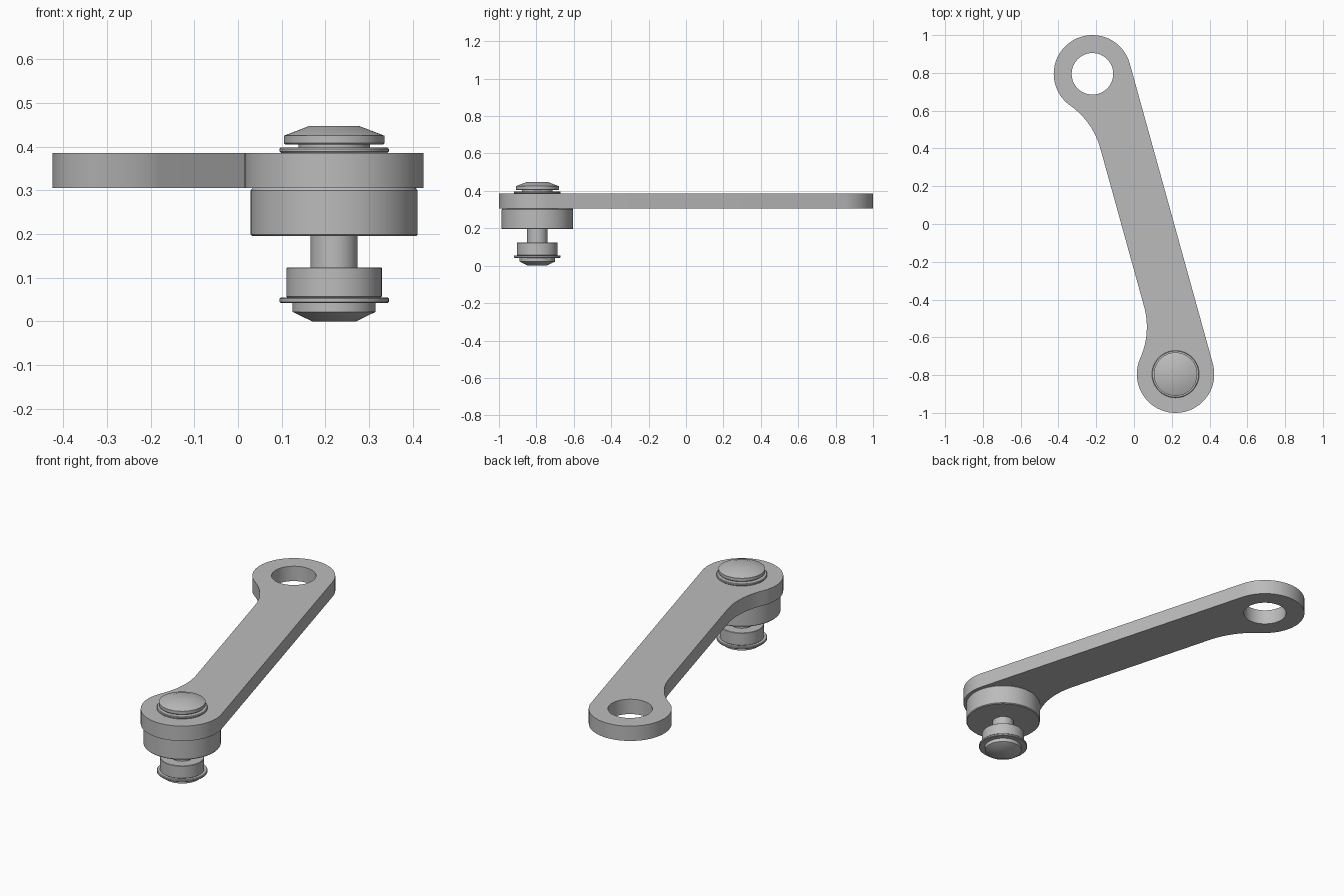
import bpy, bmesh
from math import pi, atan2, sqrt, cos, sin
from mathutils import Vector

if "Cube" in bpy.data.objects:
    bpy.data.objects.remove(bpy.data.objects["Cube"])

steel = bpy.data.materials.new("grey steel")
steel.use_nodes = True
steel.diffuse_color = (0.5, 0.5, 0.5, 1)
steel.node_tree.nodes["Principled BSDF"].inputs["Base Color"].default_value = (0.5, 0.5, 0.5, 1)

FAR = Vector((-0.22, 0.795))     # centre of the open eye
NEAR = Vector((0.22, -0.795))    # centre of the pin
EYE_R, HOLE_R, WAIST, FILLET = 0.205, 0.11, 0.065, 0.41
ARM_BOTTOM, ARM_TOP = 0.305, 0.386


def finish(bm, name):
    bmesh.ops.recalc_face_normals(bm, faces=bm.faces)
    mesh = bpy.data.meshes.new(name)
    bm.to_mesh(mesh)
    bm.free()
    mesh.materials.append(steel)
    obj = bpy.data.objects.new(name, mesh)
    bpy.context.collection.objects.link(obj)
    bpy.ops.object.select_all(action='DESELECT')
    obj.select_set(True)
    bpy.context.view_layer.objects.active = obj
    bpy.ops.object.shade_smooth_by_angle(angle=pi / 6)
    return obj


def arc(centre, r, start, end, steps):
    angles = [start + (end - start) * i / steps for i in range(steps + 1)]
    return [centre + r * Vector((cos(a), sin(a))) for a in angles]


def lathe(name, profile, steps=64):
    # turned part around the pin axis; profile is (radius, height)
    bm = bmesh.new()
    verts = [bm.verts.new((r, 0, z)) for r, z in profile]
    edges = [bm.edges.new(pair) for pair in zip(verts, verts[1:])]
    bmesh.ops.spin(bm, geom=verts + edges, axis=(0, 0, 1), cent=(0, 0, 0),
                   angle=2 * pi, steps=steps, use_duplicate=False)
    bmesh.ops.remove_doubles(bm, verts=bm.verts, dist=0.0001)
    obj = finish(bm, name)
    obj.location = (NEAR.x, NEAR.y, 0)
    return obj


# Arm outline: two eyes, one straight tangent side, one waisted filleted side
along = (NEAR - FAR).normalized()
side = Vector((-along.y, along.x))
side_angle = atan2(side.y, side.x)
reach = sqrt((EYE_R + FILLET) ** 2 - (WAIST + FILLET) ** 2)
fillet_far = FAR + along * reach - side * (WAIST + FILLET)
fillet_near = NEAR - along * reach - side * (WAIST + FILLET)
to_far, to_near = FAR - fillet_far, NEAR - fillet_near
far_angle = atan2(to_far.y, to_far.x)
near_angle = atan2(to_near.y, to_near.x)

outline = arc(FAR, EYE_R, side_angle, far_angle + pi, 36)
outline += arc(fillet_far, FILLET, far_angle, side_angle, 12)[1:]
outline += arc(fillet_near, FILLET, side_angle, near_angle, 12)
outline += arc(NEAR, EYE_R, near_angle + pi, side_angle + 2 * pi, 36)[1:]
hole = arc(FAR, HOLE_R, 0, 2 * pi, 48)[:-1]

bm = bmesh.new()
edges = []
for loop in (outline, hole):
    vs = [bm.verts.new((p.x, p.y, ARM_BOTTOM)) for p in loop]
    edges += [bm.edges.new((v, vs[i - 1])) for i, v in enumerate(vs)]
bmesh.ops.triangle_fill(bm, edges=edges, use_beauty=True)
raised = bmesh.ops.extrude_face_region(bm, geom=bm.faces[:], use_keep_orig=True)["geom"]
bmesh.ops.translate(bm, vec=(0, 0, ARM_TOP - ARM_BOTTOM),
                    verts=[g for g in raised if isinstance(g, bmesh.types.BMVert)])
finish(bm, "lever_arm")

# Thick spacer under the arm
lathe("spacer_disc", [(0, 0.195), (0.187, 0.195), (0.191, 0.199), (0.191, 0.3),
                      (0.187, 0.305), (0, 0.305)])

# Pin shank and lower collar
lathe("pin_shank", [(0, 0.1), (0.054, 0.1), (0.054, 0.2), (0, 0.2)])
lathe("lower_collar", [(0, 0.055), (0.107, 0.055), (0.109, 0.057), (0.109, 0.122),
                       (0.107, 0.124), (0, 0.124)])

# Retaining rings
for name, low, high in (("lower_ring", 0.042, 0.055), ("upper_ring", 0.386, 0.398)):
    lathe(name, [(0, low), (0.122, low), (0.125, low + 0.003), (0.125, high - 0.003),
                 (0.122, high), (0, high)])

# Domed ends
lathe("lower_cap", [(0, 0), (0.05, 0), (0.095, 0.022), (0.095, 0.043), (0, 0.043)])
lathe("upper_neck", [(0, 0.39), (0.082, 0.39), (0.082, 0.41), (0, 0.41)])
lathe("upper_cap", [(0, 0.405), (0.112, 0.405), (0.115, 0.408), (0.115, 0.425),
                    (0.058, 0.447), (0, 0.447)])
